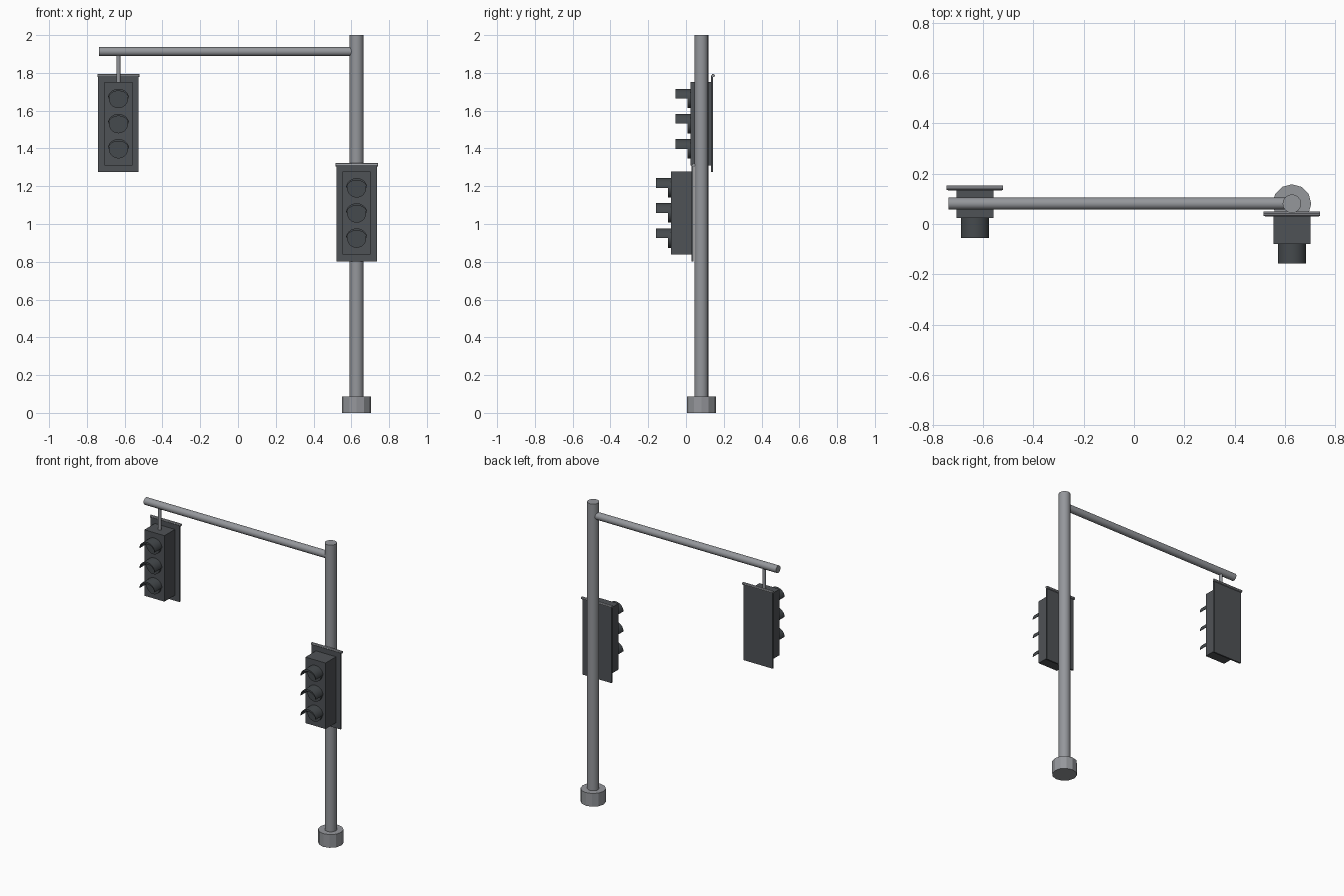
import bpy, bmesh, math
from mathutils import Vector

cube = bpy.data.objects.get("Cube")
if cube:
    bpy.data.objects.remove(cube, do_unlink=True)


def material(name, colour):
    m = bpy.data.materials.new(name)
    m.use_nodes = True
    m.diffuse_color = (*colour, 1)
    m.node_tree.nodes["Principled BSDF"].inputs["Base Color"].default_value = (*colour, 1)
    return m


STEEL = material("galvanised steel", (0.30, 0.31, 0.33))
HOUSING = material("dark housing", (0.078, 0.085, 0.093))
VISOR = material("dark visor", (0.06, 0.068, 0.074))


def finish(bm, name, mat, smooth=False):
    bmesh.ops.recalc_face_normals(bm, faces=bm.faces)
    mesh = bpy.data.meshes.new(name)
    bm.to_mesh(mesh)
    bm.free()
    obj = bpy.data.objects.new(name, mesh)
    bpy.context.collection.objects.link(obj)
    mesh.materials.append(mat)
    if smooth:
        bpy.ops.object.select_all(action='DESELECT')
        obj.select_set(True)
        bpy.context.view_layer.objects.active = obj
        bpy.ops.object.shade_smooth_by_angle(angle=math.radians(28))
    return obj


def box(name, low, high, mat):
    bm = bmesh.new()
    bmesh.ops.create_cube(bm, size=1)
    for v in bm.verts:
        v.co = Vector(l + (c + 0.5) * (h - l) for c, l, h in zip(v.co, low, high))
    return finish(bm, name, mat)


def rod(name, start, end, radius, mat, sides=16, smooth=True):
    start, end = Vector(start), Vector(end)
    axis = end - start
    bm = bmesh.new()
    bmesh.ops.create_cone(bm, cap_ends=True, segments=sides, radius1=radius,
                          radius2=radius, depth=axis.length)
    turn = axis.to_track_quat('Z', 'Y')
    for v in bm.verts:
        v.co = turn @ v.co + (start + end) / 2
    return finish(bm, name, mat, smooth)


def visor(name, x, z, front, back):
    """Half-tube hood whose wall thins from the crown to the sides."""
    steps = 16
    angles = [math.pi * i / steps for i in range(steps + 1)]
    outer = [(0.056 * math.cos(a), 0.052 * math.sin(a)) for a in angles]
    inner = [(0.053 * math.cos(a), 0.040 * math.sin(a)) for a in reversed(angles)]
    bm = bmesh.new()
    rings = [[bm.verts.new((x + px, y, z + pz)) for px, pz in outer + inner]
             for y in (front, back)]
    count = len(rings[0])
    for i in range(count):
        j = (i + 1) % count
        bm.faces.new((rings[0][i], rings[0][j], rings[1][j], rings[1][i]))
    for ring in rings:
        for i in range(steps):
            bm.faces.new((ring[i], ring[i + 1], ring[count - 2 - i], ring[count - 1 - i]))
    return finish(bm, name, VISOR, True)


def signal_head(prefix, x, y, z):
    """Three-lamp head; y is the front of its backplate."""
    box(prefix + "_backplate", (x - 0.107, y, z - 0.256), (x + 0.107, y + 0.011, z + 0.254), HOUSING)
    box(prefix + "_housing", (x - 0.074, y - 0.11, z - 0.22), (x + 0.074, y, z + 0.22), HOUSING)
    rod(prefix + "_top_trim", (x - 0.112, y + 0.011, z + 0.255),
        (x + 0.112, y + 0.011, z + 0.255), 0.009, STEEL, 8)
    for label, dz in (("upper", 0.133), ("middle", 0), ("lower", -0.133)):
        rod(f"{prefix}_{label}_lens", (x, y - 0.124, z + dz), (x, y - 0.11, z + dz), 0.051, VISOR, 24)
        visor(f"{prefix}_{label}_visor", x, z + dz, y - 0.188, y - 0.11)


POLE_X, POLE_Y, ARM_Z, HANG_X = 0.628, 0.081, 1.913, -0.633

# Pole and footing
rod("footing", (POLE_X, POLE_Y, 0), (POLE_X, POLE_Y, 0.088), 0.077, STEEL, 12, False)
rod("pole", (POLE_X, POLE_Y, 0.08), (POLE_X, POLE_Y, 2), 0.037, STEEL)

# Mast arm and hanger
rod("mast_arm", (-0.737, POLE_Y, ARM_Z), (POLE_X, POLE_Y, ARM_Z), 0.024, STEEL)
rod("hanger", (HANG_X, POLE_Y, 1.74), (HANG_X, POLE_Y, ARM_Z), 0.011, STEEL, 12)

# Signal heads
signal_head("pole_signal", POLE_X, 0.03, 1.058)
signal_head("hanging_signal", HANG_X, 0.133, 1.531)
